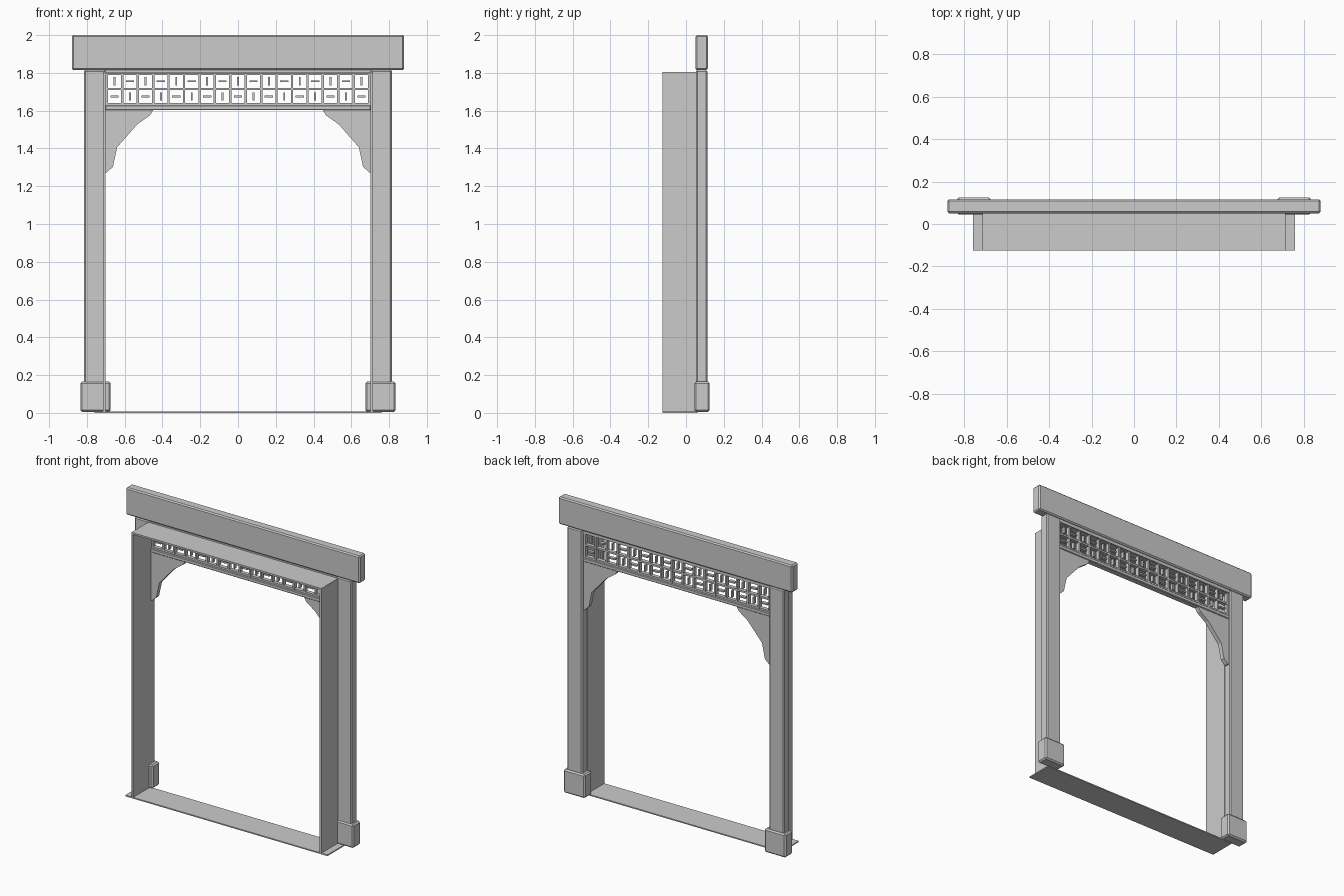
import bpy, bmesh
from mathutils import Matrix

if "Cube" in bpy.data.objects:
    bpy.data.objects.remove(bpy.data.objects["Cube"])


def add_box(bm, x0, x1, y0, y1, z0, z1):
    m = Matrix.Translation(((x0 + x1) / 2, (y0 + y1) / 2, (z0 + z1) / 2))
    m = m @ Matrix.Diagonal((x1 - x0, y1 - y0, z1 - z0, 1))
    bmesh.ops.create_cube(bm, size=1, matrix=m)


def finish(name, bm, bevel=0, mirror=False):
    bmesh.ops.recalc_face_normals(bm, faces=bm.faces)
    me = bpy.data.meshes.new(name)
    bm.to_mesh(me)
    bm.free()
    ob = bpy.data.objects.new(name, me)
    bpy.context.collection.objects.link(ob)
    if bevel:
        mod = ob.modifiers.new("bevel", 'BEVEL')
        mod.width, mod.segments = bevel, 1
    if mirror:
        ob.modifiers.new("mirror", 'MIRROR')
    return ob


def box(name, *dims, bevel=0, mirror=False):
    bm = bmesh.new()
    add_box(bm, *dims)
    return finish(name, bm, bevel, mirror)


# Main timber frame
box("header_beam", -0.88, 0.88, 0.05, 0.116, 1.815, 2.0, bevel=0.008)
box("posts", 0.702, 0.815, 0.053, 0.113, 0.01, 1.815, bevel=0.007, mirror=True)
box("post_bases", 0.675, 0.835, 0.045, 0.125, 0.005, 0.165, bevel=0.009, mirror=True)

# Thin lining in front of the frame
box("lining_walls", 0.701, 0.715, -0.125, 0.056, 0.006, 1.805, mirror=True)
box("lining_top", -0.714, 0.714, -0.125, 0.056, 1.794, 1.806)
box("threshold", -0.76, 0.76, -0.125, 0.06, 0, 0.008)

# Lattice panel: grid bars plus alternating short bars in the cells
cols, pitch, z_low, z_pitch = 17, 0.0817, 1.634, 0.081
x_left = -cols * pitch / 2
bm = bmesh.new()
for i in range(cols + 1):
    x = x_left + i * pitch
    add_box(bm, x - 0.006, x + 0.006, 0.07, 0.098, 1.625, 1.80)
for j in range(3):
    z = z_low + j * z_pitch
    add_box(bm, -0.70, 0.70, 0.071, 0.097, z - 0.006, z + 0.006)
finish("lattice_grid", bm)

bm = bmesh.new()
for i in range(cols):
    for j in range(2):
        x = x_left + (i + 0.5) * pitch
        z = z_low + (j + 0.5) * z_pitch
        w, h = (0.005, 0.022) if (i + j) % 2 else (0.022, 0.005)
        add_box(bm, x - w, x + w, 0.073, 0.095, z - h, z + h)
finish("lattice_inlays", bm)
box("lattice_top_rail", -0.703, 0.703, 0.062, 0.104, 1.793, 1.818)
box("lattice_bottom_rail", -0.703, 0.703, 0.062, 0.104, 1.603, 1.628, bevel=0.004)

# Corner brackets under the rail
outline = [(0.705, 1.273), (0.695, 1.273), (0.662, 1.303), (0.64, 1.406),
           (0.533, 1.528), (0.465, 1.576), (0.446, 1.608), (0.705, 1.608)]
bm = bmesh.new()
face = bm.faces.new([bm.verts.new((x, 0.068, z)) for x, z in outline])
ext = bmesh.ops.extrude_face_region(bm, geom=[face])
moved = [v for v in ext["geom"] if isinstance(v, bmesh.types.BMVert)]
bmesh.ops.translate(bm, verts=moved, vec=(0, 0.03, 0))
finish("corner_brackets", bm, mirror=True)
